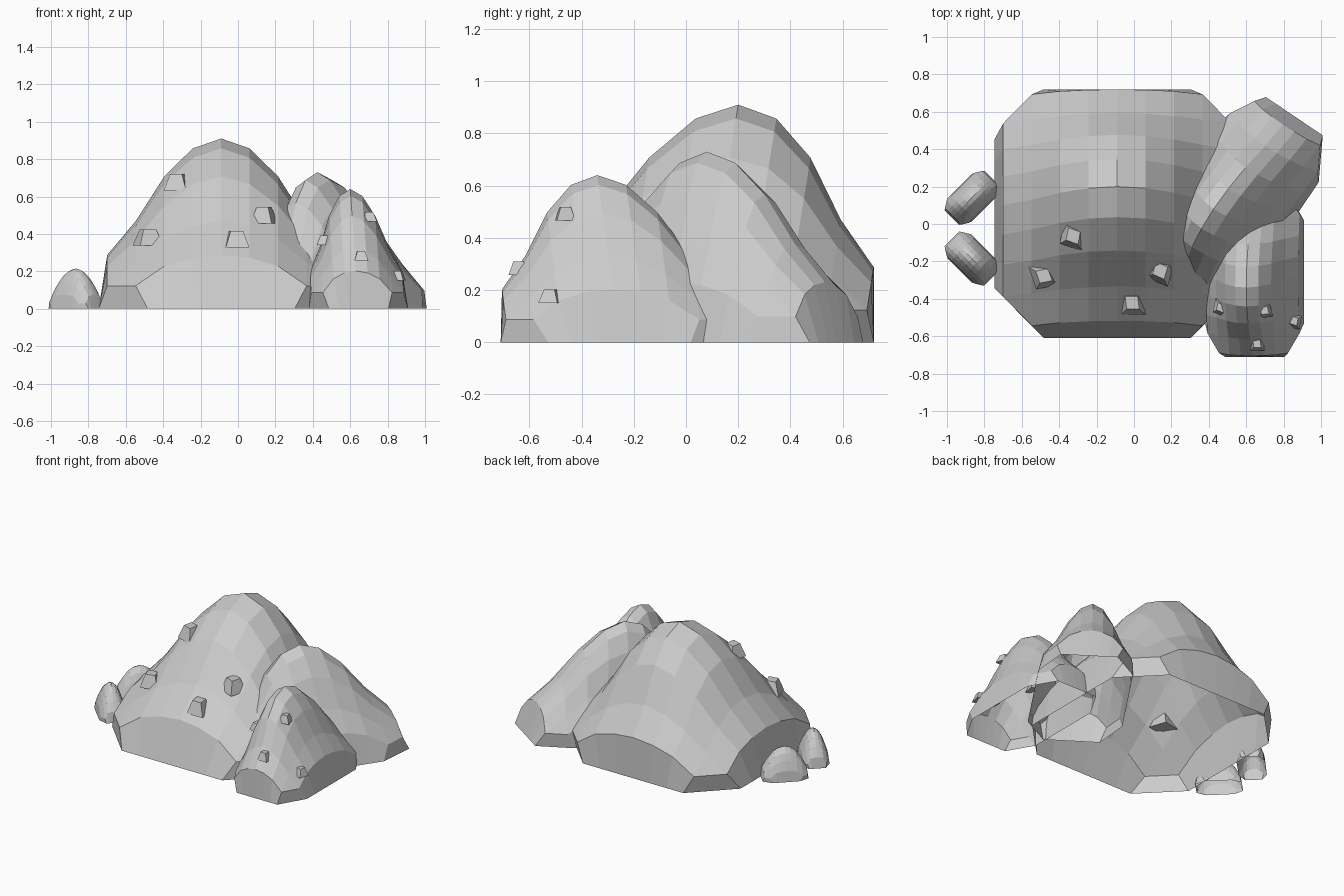
import bpy, bmesh, math
from mathutils import Matrix, Vector
from mathutils.bvhtree import BVHTree

if "Cube" in bpy.data.objects:
    bpy.data.objects.remove(bpy.data.objects["Cube"])

N = 8                                        # cells across each rock
ROCK = [1.0, 0.94, 0.77, 0.50, 0.295]        # height falloff, peak to rim
PEBBLE = [1.0, 0.96, 0.85, 0.63, 0.33]


def finish(bm, name):
    me = bpy.data.meshes.new(name)
    bm.to_mesh(me)
    bm.free()
    ob = bpy.data.objects.new(name, me)
    bpy.context.collection.objects.link(ob)
    return ob


def rock(name, centre, half, height, peak=None, angle=0.0, fall=ROCK, inset=0.93):
    """Open-bottomed dome on a chamfered rectangle, leaning so its top sits over peak."""
    bm = bmesh.new()
    lean = (Vector(peak or centre) - Vector(centre)) / height
    shear = Matrix.Identity(4)
    shear[0][2], shear[1][2] = lean
    place = (Matrix.Translation((*centre, 0)) @ shear
             @ Matrix.Rotation(math.radians(angle), 4, 'Z')
             @ Matrix.Diagonal((half[0], half[1], height, 1)))

    # Cap on a unit square, dipping at the four rim corners
    co = {}
    for i in range(N + 1):
        for j in range(N + 1):
            h = 0.03 + 0.97 * fall[abs(i - N // 2)] * fall[abs(j - N // 2)]
            if (i in (0, N) and j in (1, N - 1)) or (j in (0, N) and i in (1, N - 1)):
                h = 0.135
            co[i, j] = Vector((inset * (i * 2 / N - 1), inset * (j * 2 / N - 1), h))
    for i, a in ((0, 1), (N, N - 1)):
        for j, b in ((0, 1), (N, N - 1)):
            co[i, j] = (co[a, j] + co[i, b]) / 2
    v = {k: bm.verts.new(place @ p) for k, p in co.items()}
    for i in range(N):
        for j in range(N):
            bm.faces.new((v[i, j], v[i + 1, j], v[i + 1, j + 1], v[i, j + 1]))

    # Wall down to the ground
    def foot(k):
        return k / 4 - 1 if k in (0, N) else 0.6 * ((k - 1) / 3 - 1)

    ring = ([(i, 0) for i in range(N)] + [(N, j) for j in range(N)] +
            [(i, N) for i in range(N, 0, -1)] + [(0, j) for j in range(N, 0, -1)])
    base = []
    for i, j in ring:
        s = 0.8 if i in (0, N) and j in (0, N) else 1
        base.append(bm.verts.new(place @ Vector((s * foot(i), s * foot(j), 0))))
    for k in range(len(ring)):
        n = (k + 1) % len(ring)
        bm.faces.new((v[ring[k]], base[k], base[n], v[ring[n]]))
    tree = BVHTree.FromBMesh(bm)
    finish(bm, name)
    return tree


def chip(name, tree, point, size, spin):
    """Tapered block seated on the nearest rock surface."""
    loc, normal, _, _ = tree.find_nearest(Vector(point))
    bm = bmesh.new()
    bmesh.ops.create_cone(bm, cap_ends=True, segments=4, radius1=size * 0.75,
                          radius2=size * 0.4, depth=size * 0.8)
    turn = normal.to_track_quat('Z', 'Y').to_matrix().to_4x4()
    bm.transform(Matrix.Translation(loc) @ turn @ Matrix.Rotation(math.radians(spin), 4, 'Z')
                 @ Matrix.Diagonal((1, 1.15, 1, 1)))
    finish(bm, name)


# Main boulders
large = rock("large_boulder", (-0.09, 0.055), (0.655, 0.665), 0.91, (-0.09, 0.20))
rock("back_boulder", (0.55, 0.12), (0.305, 0.55), 0.73, (0.425, 0.08), angle=-34)
front = rock("front_boulder", (0.645, -0.255), (0.265, 0.455), 0.64, (0.60, -0.34))

# Pebbles on the left
for label, y, a in (("back", 0.14, -45), ("front", -0.185, 45)):
    rock(label + "_pebble", (-0.868, y), (0.09, 0.15), 0.215, angle=a, fall=PEBBLE)

# Stone chips on the front slopes
for n, (p, spin) in enumerate((((-0.32, -0.06, 0.67), 30), ((-0.47, -0.27, 0.37), 60),
                               ((0.14, -0.25, 0.50), 25), ((-0.01, -0.42, 0.37), 48))):
    chip(f"large_boulder_chip_{n + 1}", large, p, 0.11, spin)
for n, (p, spin) in enumerate((((0.45, -0.45, 0.37), 30), ((0.71, -0.47, 0.50), 55),
                               ((0.66, -0.65, 0.29), 45), ((0.86, -0.52, 0.18), 30))):
    chip(f"front_boulder_chip_{n + 1}", front, p, 0.065, spin)
